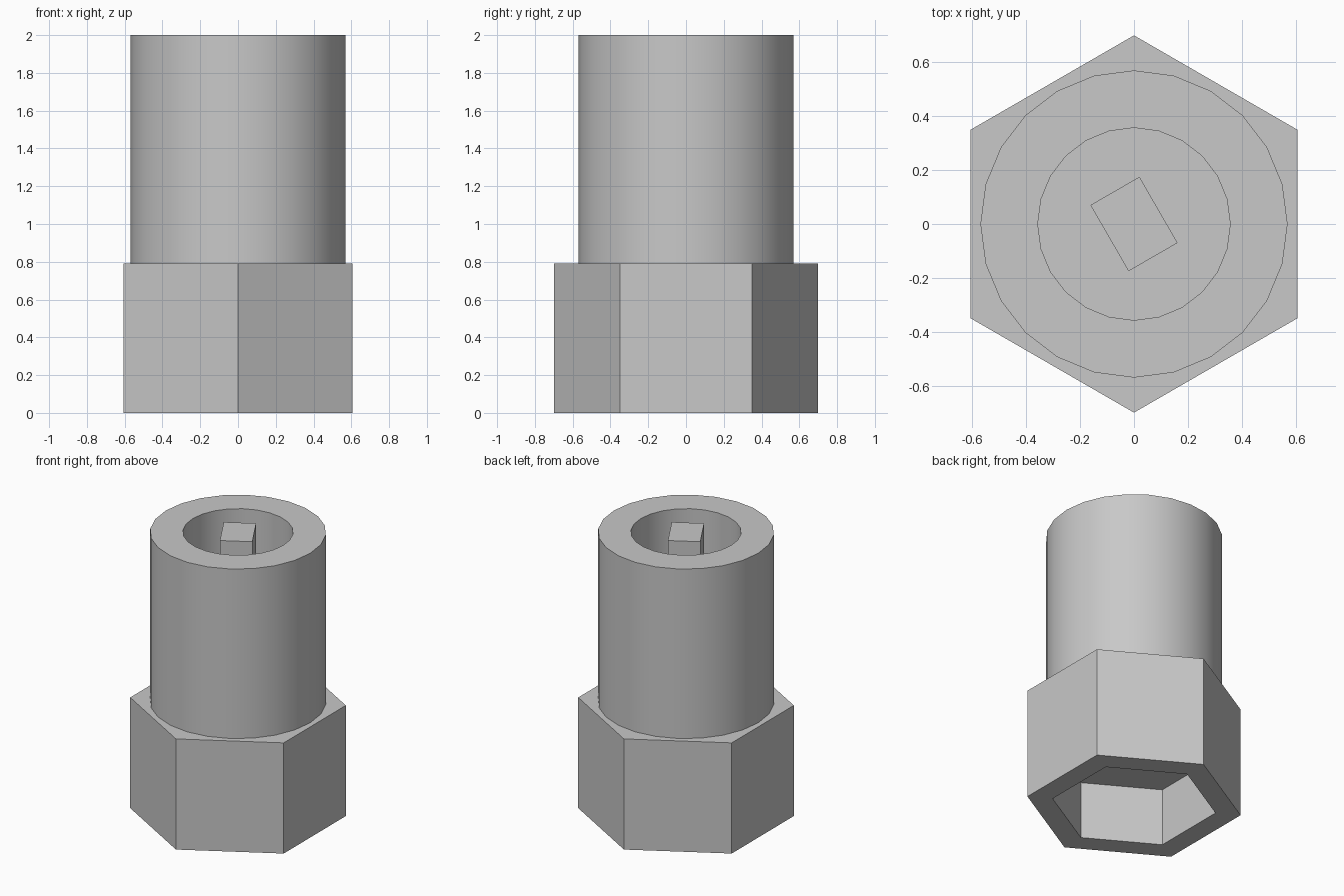
import bpy
import bmesh
from math import cos, sin, pi, radians

cube = bpy.data.objects.get("Cube")
if cube:
    bpy.data.objects.remove(cube, do_unlink=True)

STEEL = (0.58, 0.58, 0.58, 1.0)
steel = bpy.data.materials.new("grey steel")
steel.use_nodes = True
steel.diffuse_color = STEEL
steel.node_tree.nodes["Principled BSDF"].inputs["Base Color"].default_value = STEEL

NUT_TOP = 0.79
TOP = 2.0


def add_object(name, bm):
    bmesh.ops.recalc_face_normals(bm, faces=bm.faces)
    mesh = bpy.data.meshes.new(name)
    bm.to_mesh(mesh)
    bm.free()
    mesh.materials.append(steel)
    obj = bpy.data.objects.new(name, mesh)
    bpy.context.collection.objects.link(obj)
    return obj


def revolve(name, sides, profile, phase=0.0, closed=False):
    """Sweep (radius, z) points round z; open profiles get end caps."""
    bm = bmesh.new()
    angles = [phase + 2 * pi * i / sides for i in range(sides)]
    rings = [[bm.verts.new((r * cos(a), r * sin(a), z)) for a in angles]
             for r, z in profile]
    pairs = list(zip(rings, rings[1:]))
    if closed:
        pairs.append((rings[-1], rings[0]))
    else:
        bm.faces.new(rings[0])
        bm.faces.new(rings[-1])
    for low, high in pairs:
        for i in range(sides):
            j = (i + 1) % sides
            bm.faces.new((low[i], low[j], high[j], high[i]))
    return add_object(name, bm)


# Hexagonal base with a blind hexagonal socket underneath
revolve("hex_base", 6,
        [(0.535, 0.41), (0.535, 0), (0.70, 0), (0.70, NUT_TOP)], phase=pi / 2)

# Round barrel with an open bore, standing on the base
barrel = revolve("barrel", 24,
                 [(0.357, NUT_TOP), (0.357, TOP), (0.57, TOP), (0.57, NUT_TOP)],
                 closed=True)
bpy.ops.object.select_all(action='DESELECT')
barrel.select_set(True)
bpy.context.view_layer.objects.active = barrel
bpy.ops.object.shade_smooth_by_angle(angle=radians(30))

# Rectangular post in the middle of the bore
bm = bmesh.new()
bmesh.ops.create_cube(bm, size=1)
bmesh.ops.scale(bm, vec=(0.21, 0.283, TOP - NUT_TOP), verts=bm.verts)
post = add_object("post", bm)
post.location.z = (TOP + NUT_TOP) / 2
post.rotation_euler.z = radians(30)
